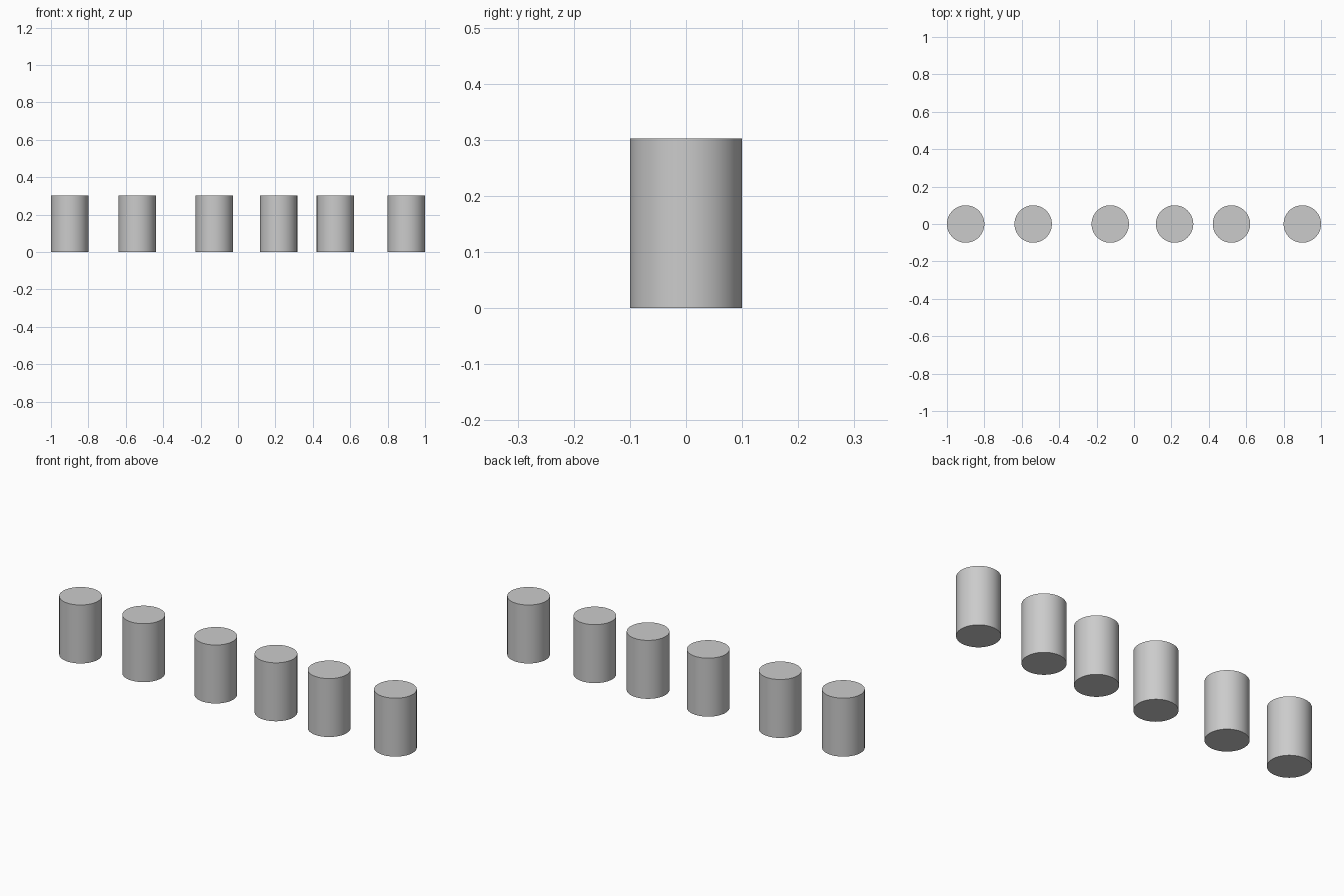
import bpy
import math

if "Cube" in bpy.data.objects:
    bpy.data.objects.remove(bpy.data.objects["Cube"])

RADIUS = 0.1
HEIGHT = 0.302


def post(name, x):
    """Upright smooth-sided cylinder standing on the ground."""
    bpy.ops.mesh.primitive_cylinder_add(
        vertices=64, radius=RADIUS, depth=HEIGHT, location=(x, 0, HEIGHT / 2))
    obj = bpy.context.object
    obj.name = name
    bpy.ops.object.shade_smooth_by_angle(angle=math.radians(30))


# Row of six unevenly spaced posts
for i, x in enumerate((-0.9, -0.539, -0.127, 0.217, 0.521, 0.9), start=1):
    post(f"post_{i}", x)
